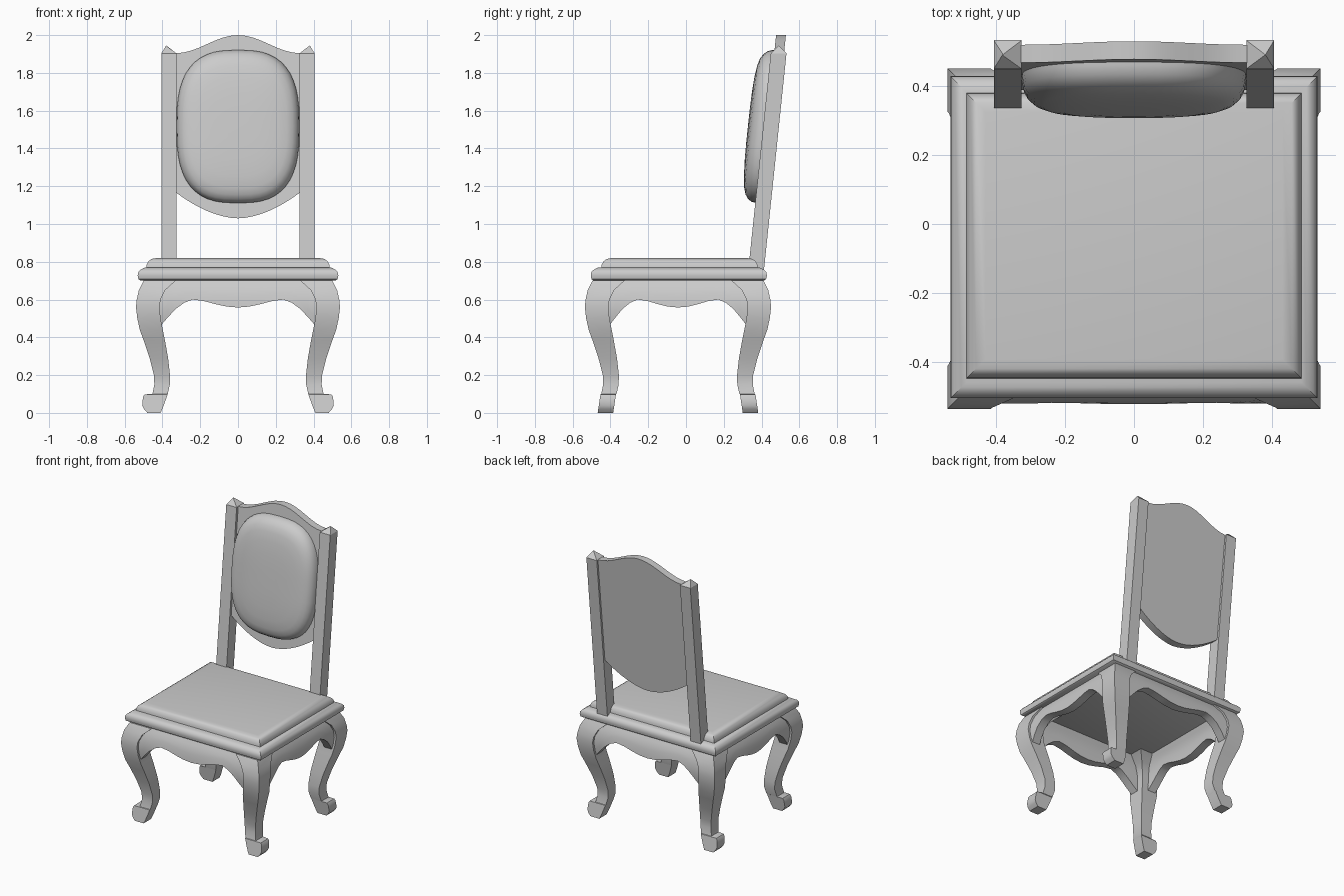
import bpy, bmesh, math

if "Cube" in bpy.data.objects:
    bpy.data.objects.remove(bpy.data.objects["Cube"])

grey = bpy.data.materials.new("plain_grey")
grey.use_nodes = True
GREY = (0.6, 0.6, 0.6, 1)
grey.diffuse_color = GREY
grey.node_tree.nodes["Principled BSDF"].inputs["Base Color"].default_value = GREY

YC = -0.0425      # centre line of the seat and legs
LEAN = 0.106      # backward slope of the back rest


def finish(bm, name, angle=35):
    bmesh.ops.recalc_face_normals(bm, faces=bm.faces)
    mesh = bpy.data.meshes.new(name)
    bm.to_mesh(mesh)
    bm.free()
    mesh.materials.append(grey)
    ob = bpy.data.objects.new(name, mesh)
    bpy.context.collection.objects.link(ob)
    bpy.ops.object.select_all(action='DESELECT')
    ob.select_set(True)
    bpy.context.view_layer.objects.active = ob
    bpy.ops.object.shade_smooth_by_angle(angle=math.radians(angle))
    return ob


def loft(rings, name, angle=35):
    """Skin a stack of equal-length point rings and cap both ends."""
    bm = bmesh.new()
    loops = [[bm.verts.new(p) for p in ring] for ring in rings]
    n = len(loops[0])
    for a, b in zip(loops, loops[1:]):
        for i in range(n):
            j = (i + 1) % n
            bm.faces.new((a[i], a[j], b[j], b[i]))
    bm.faces.new(loops[0])
    bm.faces.new(loops[-1])
    return finish(bm, name, angle)


def rect(x0, x1, y0, y1, z):
    return [(x0, y0, z), (x1, y0, z), (x1, y1, z), (x0, y1, z)]


def lerp(points, t):
    for (a, u), (b, v) in zip(points, points[1:]):
        if t <= b:
            return u + (v - u) * max(0, t - a) / (b - a)
    return points[-1][1]


# Cabriole legs: height, inner and outer offsets
LEG = [(0.70, 0.33, 0.50), (0.65, 0.385, 0.525), (0.60, 0.41, 0.536),
       (0.56, 0.415, 0.54), (0.50, 0.41, 0.533), (0.44, 0.398, 0.52),
       (0.385, 0.387, 0.50), (0.29, 0.37, 0.468), (0.20, 0.36, 0.445),
       (0.15, 0.361, 0.443), (0.10, 0.372, 0.453)]
# Scrolled foot, turned sideways
FOOT = [(0.098, 0.373, 0.495), (0.085, 0.377, 0.503), (0.04, 0.393, 0.507),
        (0.02, 0.401, 0.498), (0.0, 0.41, 0.48)]
for sx, side in ((1, "left"), (-1, "right")):
    for sy, end in ((-1, "front"), (1, "back")):
        rings = []
        for z, a, b in LEG:
            rings.append(rect(sx * a, sx * b, YC + sy * (a - 0.047),
                              YC + sy * (b - 0.047), z))
        for z, a, b in FOOT:
            grow = 0.015 * (1 - z / 0.1)
            rings.append(rect(sx * a, sx * b, YC + sy * (0.328 + grow),
                              YC + sy * (0.41 + grow), z))
        loft(rings, f"{end}_{side}_leg", 30)

# Bowed aprons with a scalloped lower edge
BULGE = [(z, b) for z, a, b in reversed(LEG)]
SCALLOP = [(0, 0.558), (0.06, 0.563), (0.12, 0.576), (0.18, 0.592),
           (0.24, 0.60), (0.285, 0.583), (0.33, 0.55), (0.37, 0.507),
           (0.42, 0.45)]


def apron(name, along_x, sign):
    shift = 0.047 if along_x else 0.0
    squeeze = 1.0 if along_x else 0.89
    stops = [-t for t, z in reversed(SCALLOP)] + [t for t, z in SCALLOP[1:]]
    rings = []
    for t in stops:
        low = lerp(SCALLOP, abs(t))
        heights = [0.70 + (low - 0.70) * k / 5 for k in range(6)]
        outer = [(lerp(BULGE, z) - shift - 0.014, z) for z in heights]
        section = outer + [(d - 0.06, z) for d, z in reversed(outer)]
        if along_x:
            rings.append([(t, YC + sign * d, z) for d, z in section])
        else:
            rings.append([(sign * d, YC + t * squeeze, z) for d, z in section])
    loft(rings, name)


apron("front_apron", True, -1)
apron("back_apron", True, 1)
apron("left_apron", False, 1)
apron("right_apron", False, -1)


# Seat board and cushion: half width and height of each step
def stepped_slab(name, steps, y_mid, inset, angle):
    loft([rect(-w, w, y_mid - w + inset, y_mid + w - inset, z)
          for w, z in steps], name, angle)


stepped_slab("seat_board", [(0.515, 0.70), (0.527, 0.708), (0.531, 0.725),
             (0.53, 0.742), (0.52, 0.755), (0.50, 0.767), (0.485, 0.771)],
             -0.038, 0.065, 40)
stepped_slab("seat_cushion", [(0.486, 0.765), (0.484, 0.785), (0.474, 0.803),
             (0.457, 0.815), (0.43, 0.82)], -0.034, 0.072, 40)

# Leaning back posts with pointed tops
for sx, side in ((1, "left"), (-1, "right")):
    rings = [rect(sx * 0.325, sx * 0.406, y, y + 0.083, z)
             for y, z in ((0.328, 0.74), (0.449, 1.903))]
    tip = 0.001
    rings.append(rect(sx * 0.38 - tip, sx * 0.38 + tip,
                      0.49 - tip, 0.49 + tip, 1.944))
    loft(rings, f"{side}_back_post", 10)


def on_back(x, z, depth):
    return (x, 0.477 + LEAN * (z - 2) - depth, z)


# Back panel with arched top and bottom
xs = [-0.33 + 0.66 * i / 16 for i in range(17)]
outline = [(x, 1.03 + 0.138 * (abs(x) / 0.33) ** 1.8) for x in xs]
outline += [(x, 1.952 + 0.048 * math.cos(math.pi * x / 0.33))
            for x in reversed(xs)]
loft([[on_back(x, z, d) for x, z in outline] for d in (0, -0.052)],
     "back_panel", 30)

# Padded back cushion with a rounded outline
pad = []
for i in range(48):
    a = 2 * math.pi * i / 48
    c, s = math.cos(a), math.sin(a)
    x = 0.325 * math.copysign(abs(c) ** 0.72, c)
    z = 0.405 * math.copysign(abs(s) ** 0.72, s)
    pad.append((x, z))
DOME = [(1, -0.01), (1, 0.01), (0.985, 0.035), (0.95, 0.055), (0.89, 0.072),
        (0.8, 0.083), (0.65, 0.091), (0.45, 0.096), (0.2, 0.098)]
loft([[on_back(x * k, 1.516 + z * k, d) for x, z in pad] for k, d in DOME],
     "back_cushion", 50)
